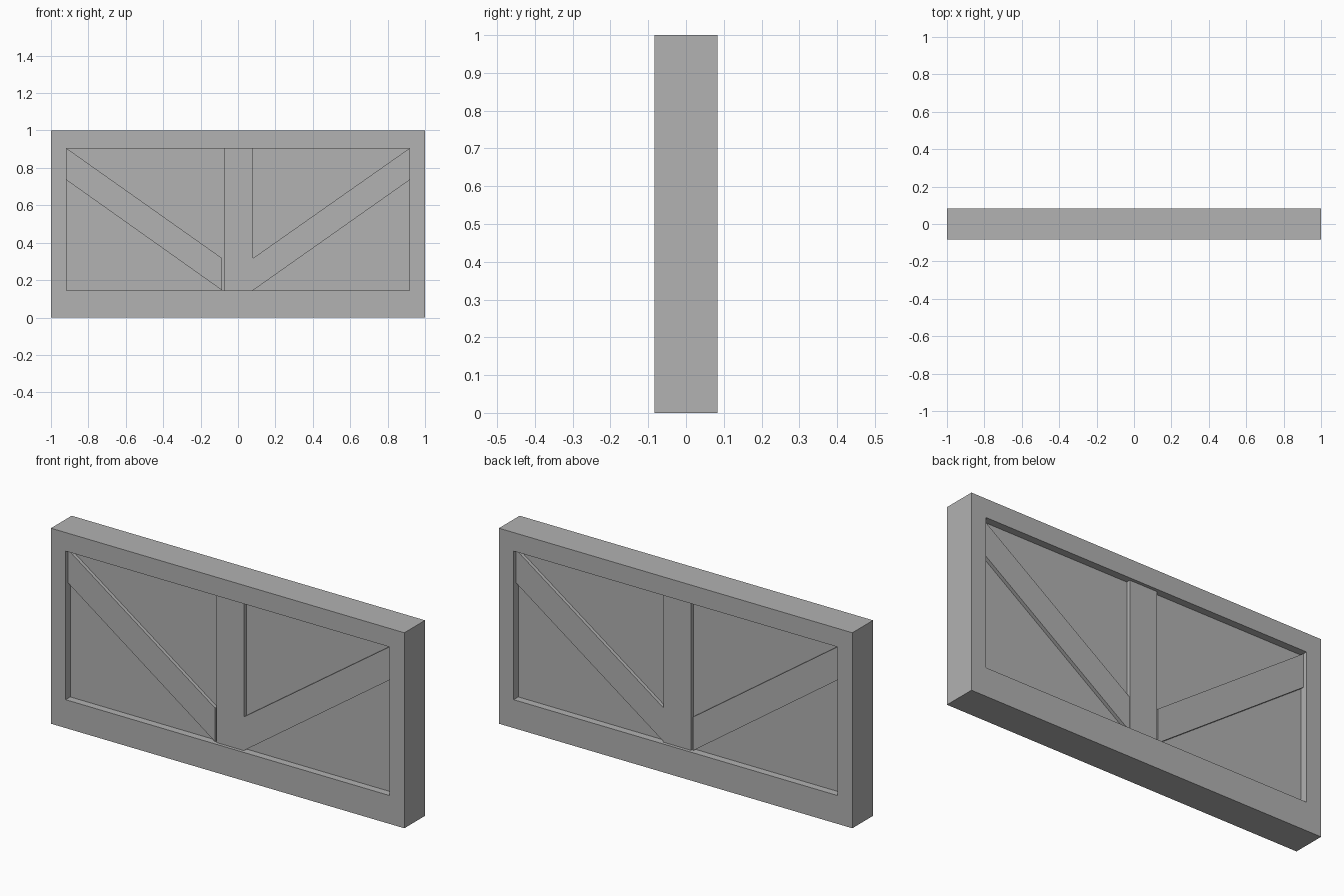
import bpy
import bmesh

cube = bpy.data.objects.get("Cube")
if cube:
    bpy.data.objects.remove(cube, do_unlink=True)

# Single flat grey
grey = bpy.data.materials.new("plain_grey")
grey.use_nodes = True
colour = (0.445, 0.445, 0.445, 1)
grey.diffuse_color = colour
bsdf = grey.node_tree.nodes["Principled BSDF"]
bsdf.inputs["Base Color"].default_value = colour
bsdf.inputs["Roughness"].default_value = 0.8


def board(name, outline, half):
    """Extrude an x-z outline to a board of the given half thickness."""
    bm = bmesh.new()
    face = bm.faces.new([bm.verts.new((x, -half, z)) for x, z in outline])
    extruded = bmesh.ops.extrude_face_region(bm, geom=[face])["geom"]
    moved = [v for v in extruded if isinstance(v, bmesh.types.BMVert)]
    bmesh.ops.translate(bm, verts=moved, vec=(0, 2 * half, 0))
    bmesh.ops.recalc_face_normals(bm, faces=bm.faces)
    mesh = bpy.data.meshes.new(name)
    bm.to_mesh(mesh)
    bm.free()
    mesh.materials.append(grey)
    obj = bpy.data.objects.new(name, mesh)
    bpy.context.collection.objects.link(obj)
    return obj


def rect(x0, x1, z0, z1):
    return [(x0, z0), (x1, z0), (x1, z1), (x0, z1)]


INNER = 0.917                      # inside edge of the stiles
LOW, HIGH = 0.145, 0.905           # inside edges of the rails
FRAME, POST, BRACE, PANEL = 0.0835, 0.067, 0.064, 0.046

# Outer frame
board("bottom_rail", rect(-INNER, INNER, 0, LOW), FRAME)
board("top_rail", rect(-INNER, INNER, HIGH, 1), FRAME)
board("right_stile", rect(-1, -INNER, 0, 1), FRAME)
board("left_stile", rect(INNER, 1, 0, 1), FRAME)

# Recessed infill panel and centre post
board("panel", rect(-INNER, INNER, LOW, HIGH), PANEL)
board("centre_post", rect(-0.075, 0.08, LOW, HIGH), POST)

# Diagonal braces falling from the top corners to the foot of the post
for name, outer, inner in (("right_brace", -INNER, -0.085),
                           ("left_brace", INNER, 0.08)):
    board(name, [(outer, HIGH), (outer, 0.735), (inner, LOW), (inner, 0.317)], BRACE)
